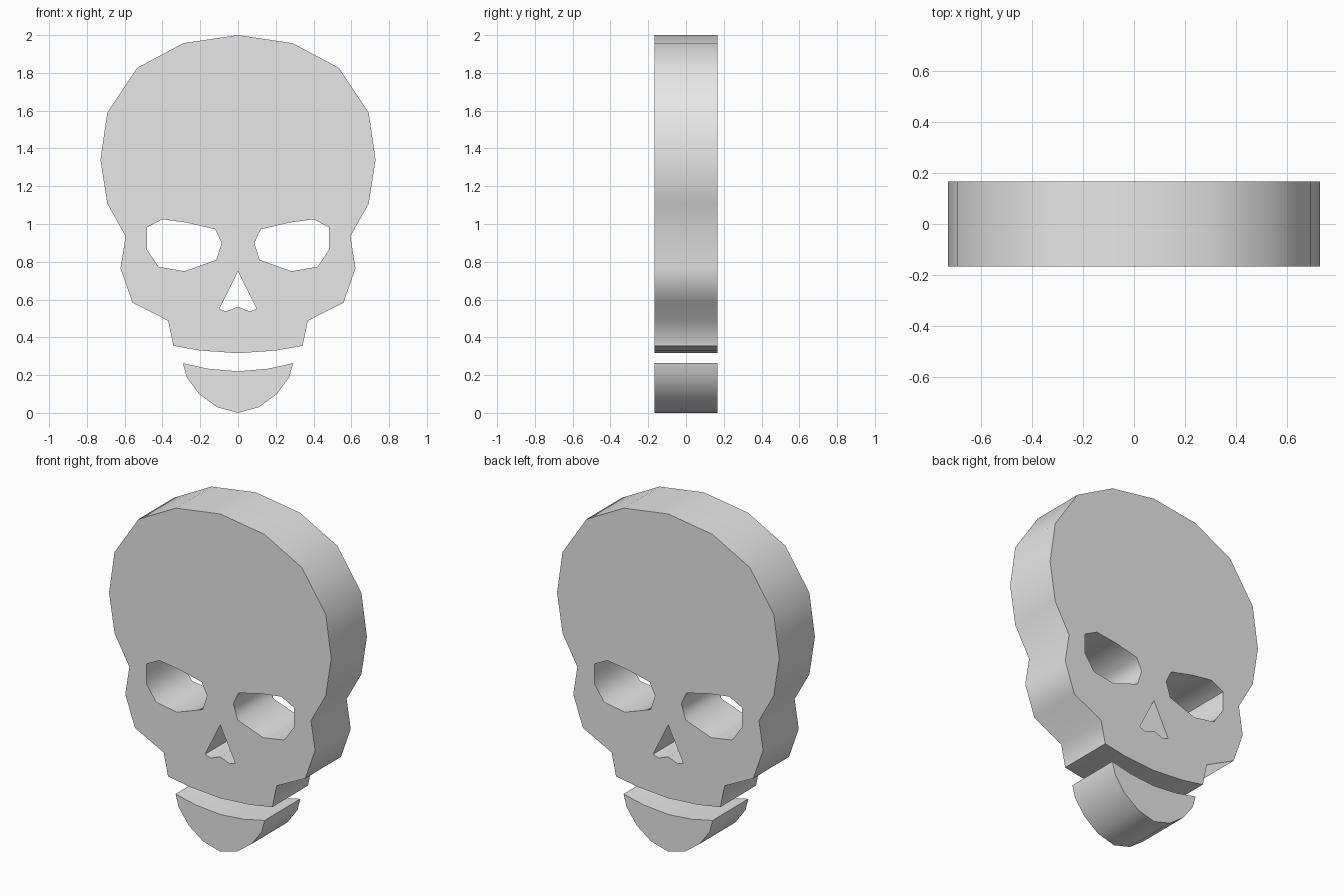
import bpy, bmesh
from math import radians
from mathutils import Matrix

cube = bpy.data.objects.get("Cube")
if cube:
    bpy.data.objects.remove(cube)

HALF_DEPTH = 0.167

# One plain bone colour
bone = bpy.data.materials.new("bone_grey")
bone.use_nodes = True
COLOUR = (0.8, 0.8, 0.8, 1)
bone.diffuse_color = COLOUR
bone.node_tree.nodes["Principled BSDF"].inputs["Base Color"].default_value = COLOUR


def flip(points):
    return [(-x, z) for x, z in reversed(points)]


def symmetric(half):
    """Close a half outline that starts and ends on the centre line."""
    return half + flip(half[1:-1])


def slab(name, outlines):
    """Extrude filled outlines; inner outlines become through holes."""
    curve = bpy.data.curves.new(name + "_outline", "CURVE")
    curve.dimensions = "2D"
    curve.fill_mode = "BOTH"
    curve.extrude = HALF_DEPTH
    for points in outlines:
        spline = curve.splines.new("POLY")
        spline.points.add(len(points) - 1)
        for p, (x, z) in zip(spline.points, points):
            p.co = (x, z, 0, 1)
        spline.use_cyclic_u = True
    temp = bpy.data.objects.new(name + "_outline", curve)
    bpy.context.collection.objects.link(temp)
    bpy.context.view_layer.update()
    evaluated = temp.evaluated_get(bpy.context.evaluated_depsgraph_get())
    mesh = bpy.data.meshes.new_from_object(evaluated)
    bpy.data.objects.remove(temp)
    bpy.data.curves.remove(curve)

    # Stand upright, weld caps to walls
    mesh.transform(Matrix.Rotation(radians(90), 4, "X"))
    bm = bmesh.new()
    bm.from_mesh(mesh)
    bmesh.ops.remove_doubles(bm, verts=bm.verts, dist=0.0005)
    bmesh.ops.recalc_face_normals(bm, faces=bm.faces)
    bm.to_mesh(mesh)
    bm.free()

    mesh.name = name
    mesh.materials.clear()
    mesh.materials.append(bone)
    obj = bpy.data.objects.new(name, mesh)
    bpy.context.collection.objects.link(obj)
    bpy.ops.object.select_all(action="DESELECT")
    obj.select_set(True)
    bpy.context.view_layer.objects.active = obj
    bpy.ops.object.shade_smooth_by_angle(angle=radians(60))
    return obj


# Cranium with cheekbones and upper jaw
head = symmetric([(0, 2), (0.29, 1.957), (0.535, 1.826), (0.692, 1.59),
                  (0.728, 1.34), (0.692, 1.108), (0.595, 0.935),
                  (0.622, 0.765), (0.558, 0.583), (0.37, 0.488),
                  (0.342, 0.355), (0.2, 0.33), (0, 0.316)])

# Eye sockets and nose opening
eye = [(0.086, 0.9), (0.121, 0.972), (0.27, 1.007), (0.4, 1.025), (0.483, 0.982),
       (0.483, 0.865), (0.42, 0.773), (0.283, 0.75), (0.115, 0.81)]
nose = symmetric([(0, 0.75), (0.099, 0.55), (0.063, 0.537), (0, 0.562)])
slab("skull", [head, eye, flip(eye), nose])

# Lower jaw
jaw = symmetric([(0, 0.22), (0.16, 0.234), (0.292, 0.263), (0.272, 0.19),
                 (0.206, 0.1), (0.11, 0.03), (0, 0)])
slab("lower_jaw", [jaw])
